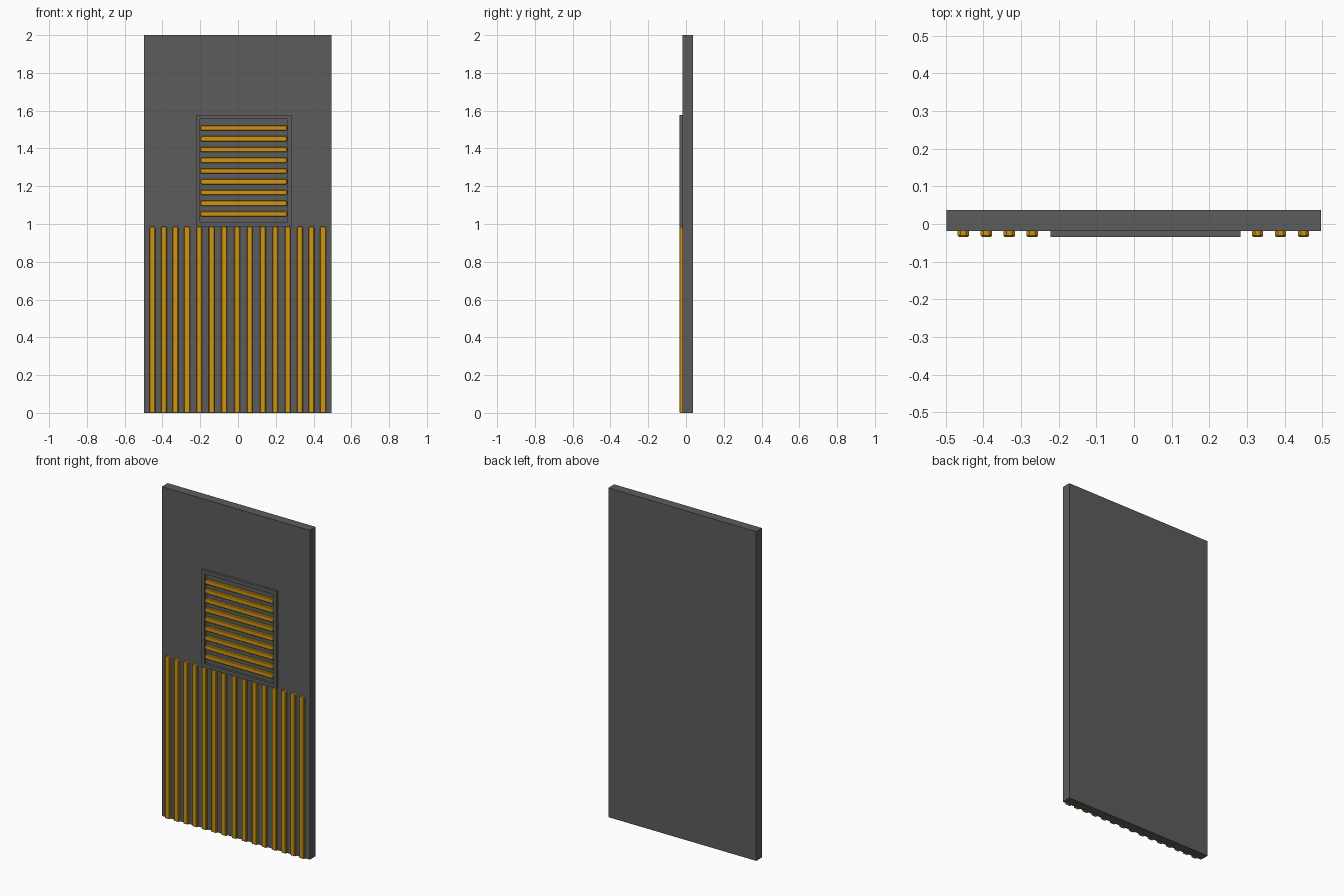
import bpy, bmesh

if "Cube" in bpy.data.objects:
    bpy.data.objects.remove(bpy.data.objects["Cube"])

def material(name, rgb):
    m = bpy.data.materials.new(name)
    m.diffuse_color = (*rgb, 1)
    m.use_nodes = True
    m.node_tree.nodes["Principled BSDF"].inputs["Base Color"].default_value = m.diffuse_color
    return m

GREY = material("dark grey", (0.108, 0.108, 0.108))
GOLD = material("gold", (0.62, 0.30, 0.006))

BACK, FACE, FRONT = 0.037, -0.019, -0.034   # depths along y

def finish(name, bm, mat):
    bmesh.ops.recalc_face_normals(bm, faces=bm.faces)
    me = bpy.data.meshes.new(name)
    bm.to_mesh(me)
    bm.free()
    me.materials.append(mat)
    ob = bpy.data.objects.new(name, me)
    bpy.context.collection.objects.link(ob)
    return ob

def plate(name, outline, y_back, y_front, mat, bevel=0):
    """Extrude an x/z outline from y_back to y_front, optionally easing the front rim."""
    bm = bmesh.new()
    base = bm.faces.new([bm.verts.new((x, y_back, z)) for x, z in outline])
    ext = bmesh.ops.extrude_face_region(bm, geom=[base], use_keep_orig=True)["geom"]
    top = [v for v in ext if isinstance(v, bmesh.types.BMVert)]
    bmesh.ops.translate(bm, verts=top, vec=(0, y_front - y_back, 0))
    if bevel:
        rim = [e for e in bm.edges if all(v in top for v in e.verts)]
        bmesh.ops.bevel(bm, geom=rim, offset=bevel, segments=1, affect='EDGES')
    return finish(name, bm, mat)

def rect(x0, x1, z0, z1):
    return [(x0, z0), (x1, z0), (x1, z1), (x0, z1)]

# Door slab
plate("door_slab", rect(-0.498, 0.496, 0, 2), BACK, FACE, GREY)

# Vertical strips on the lower half, chamfered at the top end
W, C = 0.0150, 0.008
strip_x = [-0.453, -0.392, -0.331, -0.270, -0.205, -0.140, -0.074, -0.005,
           0.063, 0.132, 0.197, 0.264, 0.328, 0.389, 0.450]
for i, x in enumerate(strip_x):
    shape = [(x - W, 0), (x + W, 0), (x + W, 0.988 - C), (x + W - C, 0.988),
             (x - W + C, 0.988), (x - W, 0.988 - C)]
    plate(f"vertical_strip_{i + 1}", shape, FACE + 0.001, FRONT, GOLD, 0.003)

# Vent frame: outer and inner loops bridged into a hollow ring
bm = bmesh.new()
loops = []
for r, y in ((rect(-0.221, 0.283, 0.987, 1.577), FACE),
             (rect(-0.221, 0.283, 0.987, 1.577), FRONT),
             (rect(-0.201, 0.261, 1.010, 1.555), FRONT),
             (rect(-0.201, 0.261, 1.010, 1.555), FACE)):
    loops.append([bm.verts.new((x, y, z)) for x, z in r])
for a, b in zip(loops, loops[1:] + loops[:1]):
    for k in range(4):
        n = (k + 1) % 4
        bm.faces.new((a[k], a[n], b[n], b[k]))
finish("vent_frame", bm, GREY)

# Horizontal vent slats, chamfered at both ends
H, X0, X1 = 0.0145, -0.200, 0.260
for i in range(9):
    z = 1.053 + i * 0.0569
    shape = [(X0, z - H + C), (X0 + C, z - H), (X1 - C, z - H), (X1, z - H + C),
             (X1, z + H - C), (X1 - C, z + H), (X0 + C, z + H), (X0, z + H - C)]
    plate(f"vent_slat_{i + 1}", shape, FACE + 0.001, FRONT + 0.001, GOLD, 0.003)
